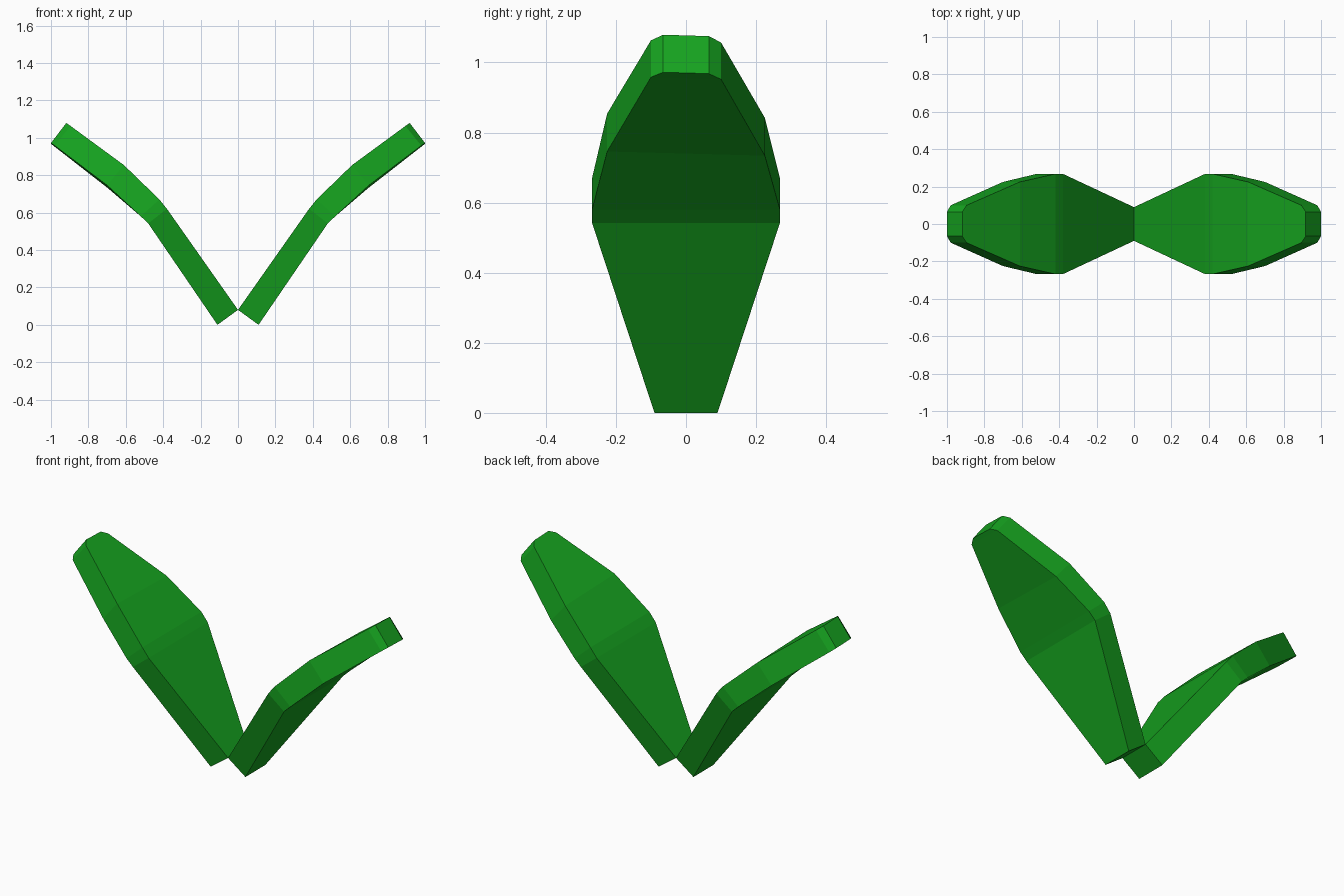
import bpy, bmesh

if "Cube" in bpy.data.objects:
    bpy.data.objects.remove(bpy.data.objects["Cube"])

# Leaf stations from base to tip: (top x, top z, bottom x, bottom z, half width, sideways tilt)
STATIONS = [
    (0.00, 0.08, 0.11, 0.00, 0.09, 0.0),
    (0.38, 0.62, 0.48, 0.542, 0.268, 0.0),
    (0.42, 0.67, 0.52, 0.58, 0.268, 0.0),
    (0.61, 0.848, 0.70, 0.74, 0.225, 0.006),
    (0.895, 1.06, 0.98, 0.955, 0.10, 0.003),
    (0.918, 1.077, 1.0, 0.97, 0.065, 0.002),
]

green = bpy.data.materials.new("leaf_green")
green.diffuse_color = (0.008, 0.37, 0.014, 1)
green.use_nodes = True
green.node_tree.nodes["Principled BSDF"].inputs["Base Color"].default_value = green.diffuse_color


def make_leaf(name, side):
    """Thick bent leaf: rectangular cross-sections bridged along its length."""
    bm = bmesh.new()
    rings = []
    for tx, tz, bx, bz, w, tilt in STATIONS:
        pts = [(tx, -w, tz + tilt), (tx, w, tz - tilt),
               (bx, w, bz - tilt), (bx, -w, bz + tilt)]
        rings.append([bm.verts.new((side * x, y, z)) for x, y, z in pts])
    for a, b in zip(rings, rings[1:]):
        for i in range(4):
            j = (i + 1) % 4
            bm.faces.new((a[i], a[j], b[j], b[i]))
    bm.faces.new(rings[0])
    bm.faces.new(rings[-1])
    bmesh.ops.recalc_face_normals(bm, faces=bm.faces)
    mesh = bpy.data.meshes.new(name)
    bm.to_mesh(mesh)
    bm.free()
    mesh.materials.append(green)
    bpy.context.collection.objects.link(bpy.data.objects.new(name, mesh))


# Mirrored pair of leaves
make_leaf("right_leaf", 1)
make_leaf("left_leaf", -1)
